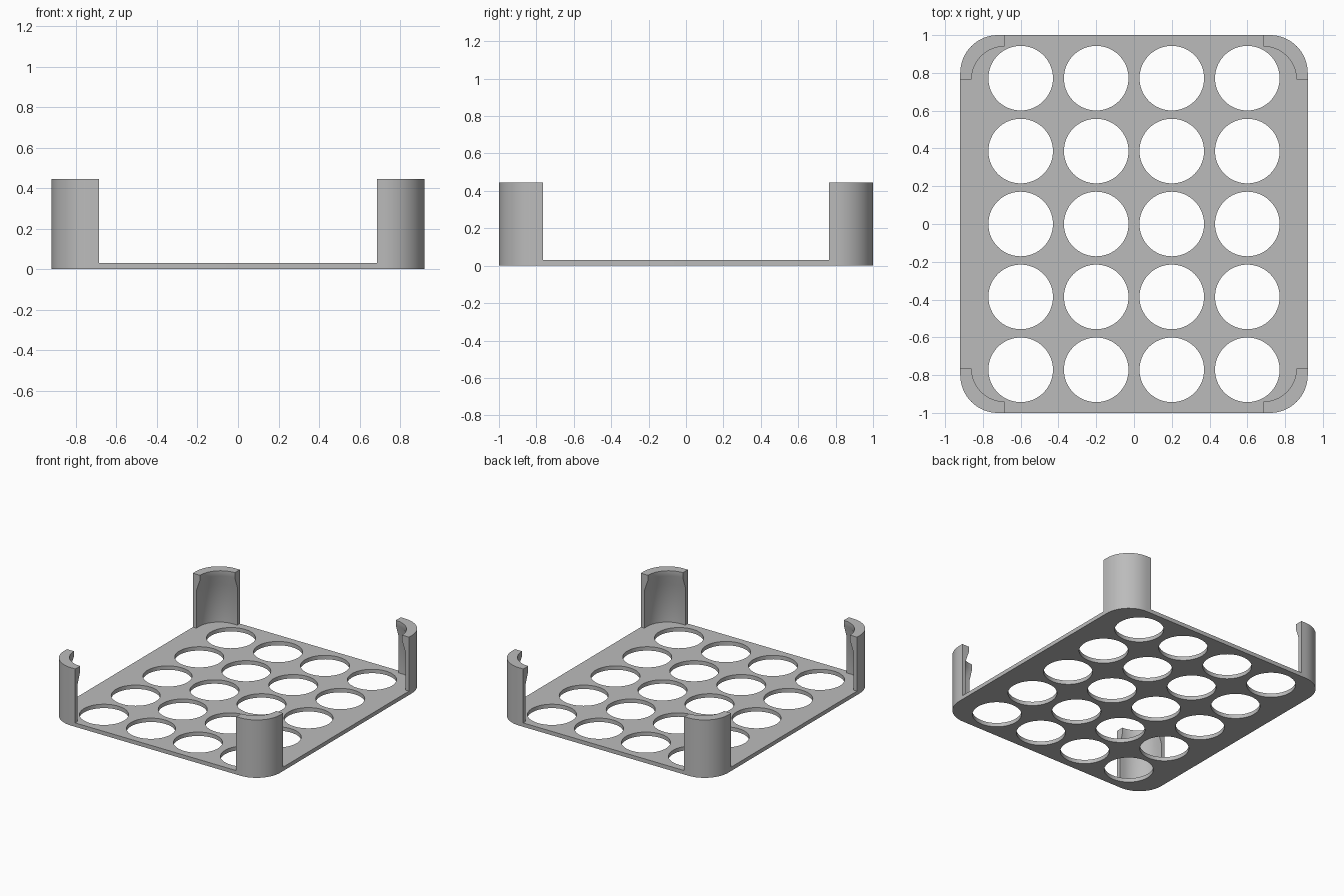
import bpy, bmesh
from math import sin, cos, pi

HX, HY, R = 0.92, 1.0, 0.20          # tray half sizes and corner radius
THICK, TOP = 0.03, 0.445             # tray thickness and post height
CX, CY = HX - R, HY - R              # corner centre
EX, EY = 0.685, 0.765                # where the corner posts end

if "Cube" in bpy.data.objects:
    bpy.data.objects.remove(bpy.data.objects["Cube"])

grey = bpy.data.materials.new("plain grey")
grey.use_nodes = True
colour = (0.5, 0.5, 0.5, 1)
grey.diffuse_color = colour
grey.node_tree.nodes["Principled BSDF"].inputs["Base Color"].default_value = colour


def arc(cx, cy, r, start, end, n):
    steps = [start + (end - start) * i / n for i in range(n + 1)]
    return [(cx + r * cos(a), cy + r * sin(a)) for a in steps]


def finish(ob):
    """Weld the mesh, make normals consistent and shade it smooth with sharp edges."""
    bm = bmesh.new()
    bm.from_mesh(ob.data)
    bmesh.ops.remove_doubles(bm, verts=bm.verts, dist=0.0001)
    bmesh.ops.recalc_face_normals(bm, faces=bm.faces)
    bm.to_mesh(ob.data)
    bm.free()
    ob.data.materials.clear()
    ob.data.materials.append(grey)
    bpy.ops.object.select_all(action='DESELECT')
    ob.select_set(True)
    bpy.context.view_layer.objects.active = ob
    bpy.ops.object.shade_smooth_by_angle(angle=0.5)


# Tray: rounded rectangle with a grid of round holes, extruded
curve = bpy.data.curves.new("tray", 'CURVE')
curve.dimensions = '2D'
curve.fill_mode = 'BOTH'
curve.extrude = THICK / 2


def add_outline(points):
    spline = curve.splines.new('POLY')
    spline.points.add(len(points) - 1)
    for p, (x, y) in zip(spline.points, points):
        p.co = (x, y, 0, 1)
    spline.use_cyclic_u = True


outline = []
for i, (sx, sy) in enumerate([(1, 1), (-1, 1), (-1, -1), (1, -1)]):
    outline += arc(sx * CX, sy * CY, R, i * pi / 2, (i + 1) * pi / 2, 16)
add_outline(outline)
for col in range(4):
    for row in range(5):
        add_outline(arc((col - 1.5) * 0.4, (row - 2) * 0.386, 0.171, 0, 2 * pi, 64)[:-1])

tray = bpy.data.objects.new("tray", curve)
bpy.context.collection.objects.link(tray)
bpy.context.view_layer.objects.active = tray
tray.select_set(True)
bpy.ops.object.convert(target='MESH')
tray = bpy.context.view_layer.objects.active
for v in tray.data.vertices:
    v.co.z += THICK / 2
finish(tray)

# Corner posts: thin curved walls that thicken to a retaining lip at the top
N = 16
outer = [(HX, EY)] + arc(CX, CY, R, 0, pi / 2, N) + [(EX, HY)]
wall = [(HX - 0.03, EY)] + arc(CX, CY, R - 0.03, 0, pi / 2, N) + [(EX, HY - 0.03)]
lip = [(HX - 0.06, EY)] + arc(EX, EY, 0.175, 0, pi / 2, N) + [(EX, HY - 0.06)]
levels = [(THICK, wall), (0.32, wall), (0.405, lip), (TOP, lip)]


def corner_post(name, sx, sy):
    bm = bmesh.new()
    rings = []
    for z, inner in levels:
        loop = outer + inner[::-1]
        rings.append([bm.verts.new((x * sx, y * sy, z)) for x, y in loop])
    count = len(rings[0])
    for low, high in zip(rings, rings[1:]):
        for i in range(count):
            j = (i + 1) % count
            bm.faces.new((low[i], low[j], high[j], high[i]))
    # End caps as strips between the outer and inner edges
    for ring in (rings[0], rings[-1]):
        for i in range(count // 2 - 1):
            bm.faces.new((ring[i], ring[i + 1], ring[-2 - i], ring[-1 - i]))
    mesh = bpy.data.meshes.new(name)
    bm.to_mesh(mesh)
    bm.free()
    ob = bpy.data.objects.new(name, mesh)
    bpy.context.collection.objects.link(ob)
    finish(ob)


for sx, side in ((1, "left"), (-1, "right")):
    for sy, end in ((-1, "front"), (1, "back")):
        corner_post(f"{end}_{side}_corner_post", sx, sy)
